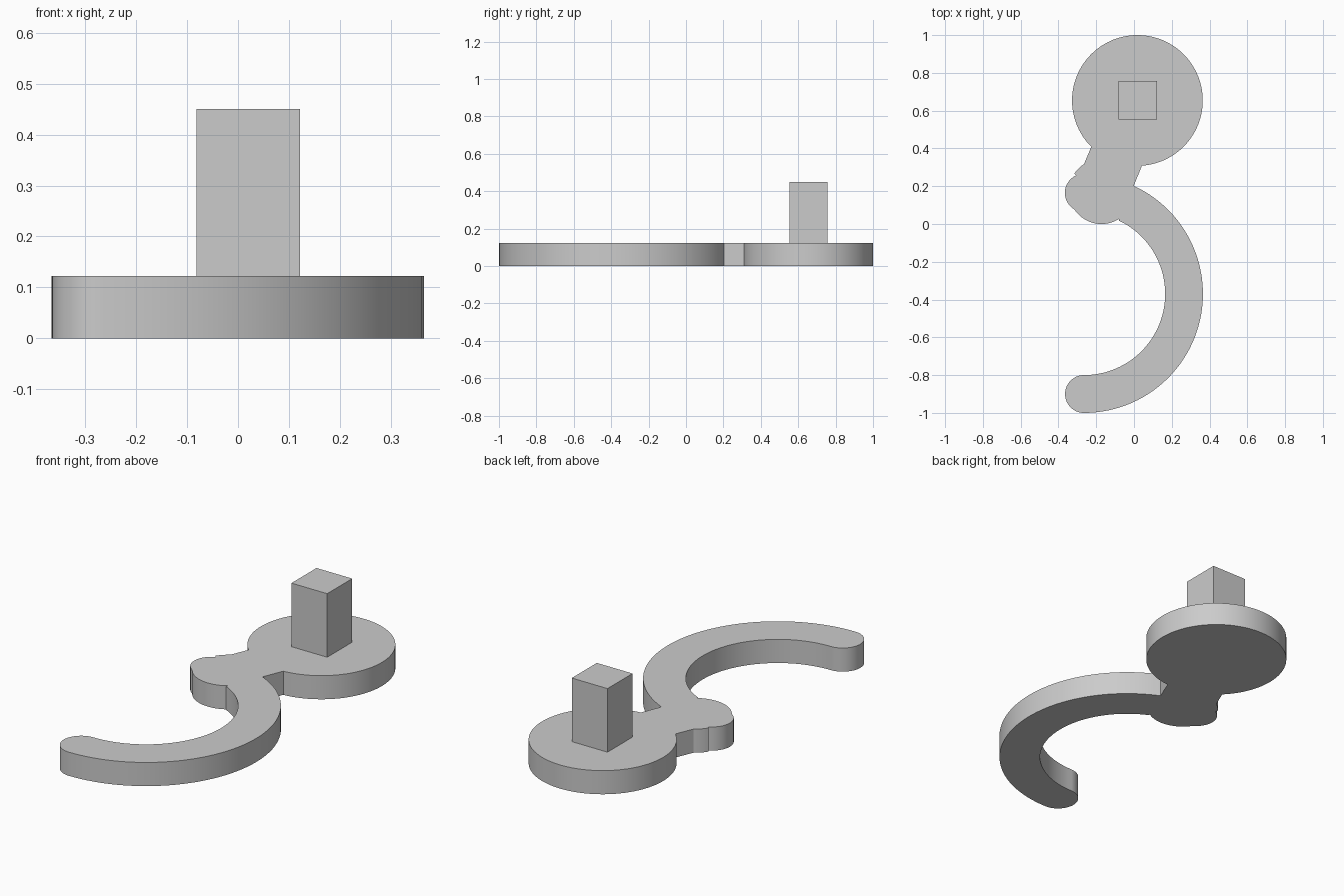
import bpy, bmesh, math
from mathutils import Vector

default = bpy.data.objects.get("Cube")
if default:
    bpy.data.objects.remove(default, do_unlink=True)

GREY = (0.6, 0.6, 0.6, 1)
mat = bpy.data.materials.new("plain grey")
mat.use_nodes = True
mat.diffuse_color = GREY
mat.node_tree.nodes["Principled BSDF"].inputs["Base Color"].default_value = GREY

PLATE_TOP, PEG_TOP = 0.122, 0.45
STEP = math.radians(3)


def arc(center, radius, start, end, ccw=True):
    """Points on a circle between the directions of two corner points."""
    c = Vector(center)
    a, b = (math.atan2(p[1] - c.y, p[0] - c.x) for p in (start, end))
    sweep = (b - a) % math.tau if ccw else -((a - b) % math.tau)
    n = max(2, math.ceil(abs(sweep) / STEP))
    return [c + radius * Vector((math.cos(a + sweep * i / n), math.sin(a + sweep * i / n)))
            for i in range(n + 1)]


def prism(name, outline, z0, z1):
    """Extrude a flat outline upwards, dropping doubled points."""
    pts = [p for i, p in enumerate(outline) if (Vector(p) - Vector(outline[i - 1])).length > 0.004]
    bm = bmesh.new()
    base = bm.faces.new([bm.verts.new((p[0], p[1], z0)) for p in pts])
    top = bmesh.ops.extrude_face_region(bm, geom=[base])
    verts = [g for g in top["geom"] if isinstance(g, bmesh.types.BMVert)]
    bmesh.ops.translate(bm, verts=verts, vec=(0, 0, z1 - z0))
    bmesh.ops.recalc_face_normals(bm, faces=bm.faces)
    mesh = bpy.data.meshes.new(name)
    bm.to_mesh(mesh)
    bm.free()
    mesh.materials.append(mat)
    obj = bpy.data.objects.new(name, mesh)
    bpy.context.collection.objects.link(obj)
    return obj


# Circle centres of the flat plate
disc, knob, hook = (0.018, 0.654), (-0.172, 0.172), (-0.265, -0.37)
upper_cap, lower_cap = (-0.265, 0.165), (-0.265, -0.9)

# Corners where the outline changes from one curve to the next
neck_right, neck_left = (0.042, 0.31), (-0.228, 0.407)
knob_top, notch_top, notch_low = (-0.262, 0.312), (-0.31, 0.264), (-0.315, 0.08)
hook_in, hook_out = (-0.077, 0.024), (0.0, 0.205)
tip_in, tip_out = (-0.265, -0.8), (-0.265, -1.0)

# Plate: disc, neck, knob, and the hooked arm with its round tip
outline = (arc(disc, 0.346, neck_right, neck_left)
           + arc(knob, 0.172, knob_top, notch_top)
           + arc(upper_cap, 0.101, notch_top, notch_low)
           + arc(knob, 0.172, notch_low, hook_in)
           + arc(hook, 0.43, hook_in, tip_in, ccw=False)
           + arc(lower_cap, 0.1, tip_in, tip_out)
           + arc(hook, 0.63, tip_out, hook_out))
plate = prism("hook_plate", outline, 0, PLATE_TOP)

bpy.ops.object.select_all(action="DESELECT")
plate.select_set(True)
bpy.context.view_layer.objects.active = plate
bpy.ops.object.shade_smooth_by_angle(angle=math.radians(20))

# Square peg standing on the disc
px, py, half = 0.02, 0.655, 0.102
corners = [(px + sx * half, py + sy * half) for sx, sy in ((-1, -1), (1, -1), (1, 1), (-1, 1))]
prism("square_peg", corners, PLATE_TOP, PEG_TOP)
